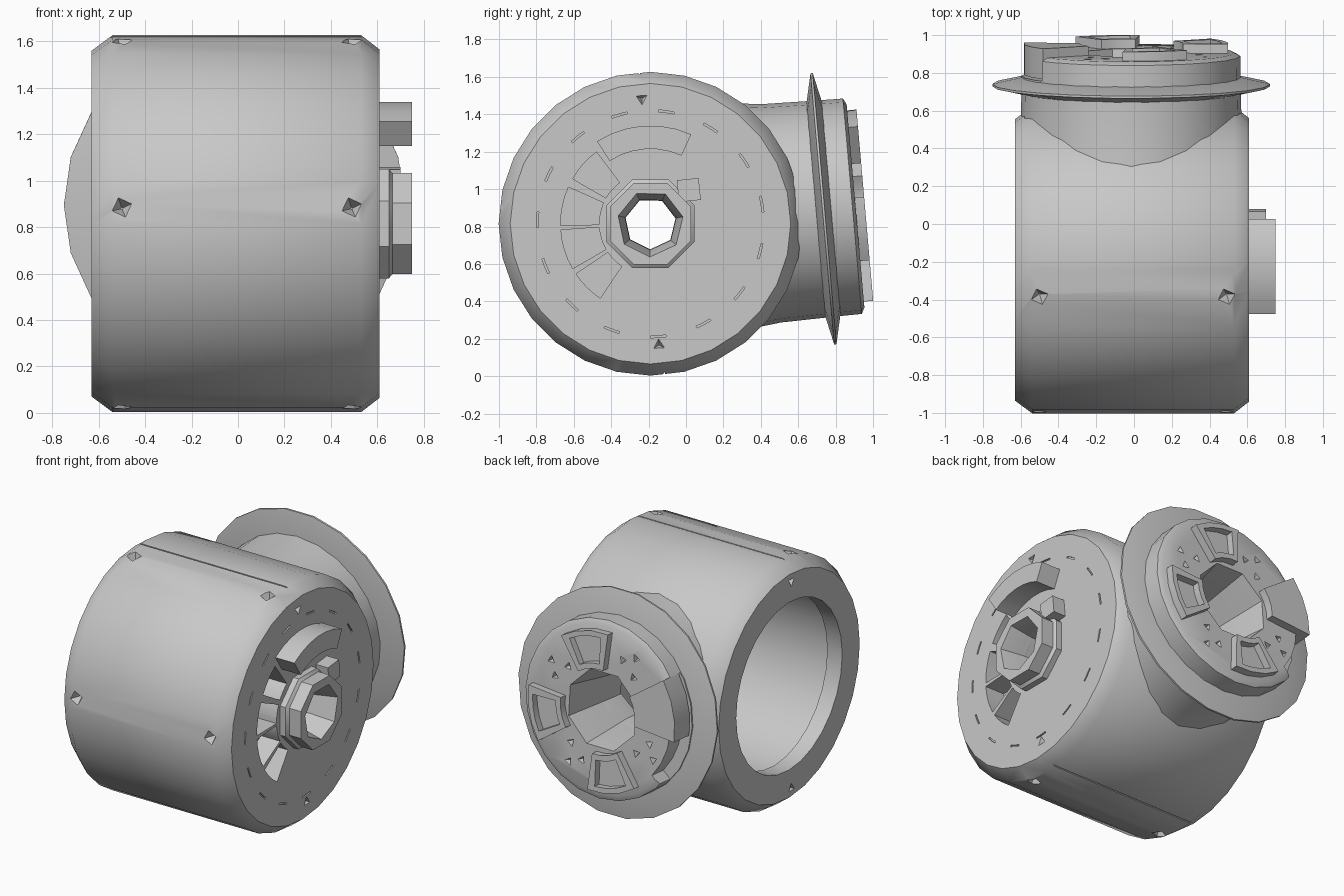
import bpy, bmesh
from math import sin, cos, radians, pi
from mathutils import Matrix, Vector

cube = bpy.data.objects.get("Cube")
if cube:
    bpy.data.objects.remove(cube)

grey = bpy.data.materials.new("plain grey")
grey.use_nodes = True
colour = (0.58, 0.58, 0.58, 1)
grey.diffuse_color = colour
grey.node_tree.nodes["Principled BSDF"].inputs["Base Color"].default_value = colour


def frame(x_dir, y_dir, z_dir, origin):
    m = Matrix((x_dir, y_dir, z_dir)).transposed().to_4x4()
    m.translation = origin
    return m


# Local z runs along each axis of rotation
BODY = frame((0, 1, 0), (0, 0, 1), (1, 0, 0), (0, -0.19, 0.815))
TILT = radians(5)
NECK = frame((-1, 0, 0), (0, -sin(TILT), cos(TILT)), (0, cos(TILT), sin(TILT)),
             (-0.015, 0.735, 0.895))


def loft(rings, m):
    """Rings of matching points, placed in the world, for one closed solid."""
    return [[m @ Vector(p) for p in ring] for ring in rings]


def lathe(profile, sides, m, turn=0):
    turn = radians(turn)
    return loft([[(r * cos(turn + 2 * pi * i / sides), r * sin(turn + 2 * pi * i / sides), z)
                  for i in range(sides)] for r, z in profile], m)


def sector(r0, r1, a0, a1, z0, z1, m, steps=4):
    angles = [radians(a0 + (a1 - a0) * i / steps) for i in range(steps + 1)]
    outline = [(r1, a) for a in angles] + [(r0, a) for a in reversed(angles)]
    return loft([[(r * cos(a), r * sin(a), z) for r, a in outline] for z in (z0, z1)], m)


def make(name, solids):
    bm = bmesh.new()
    for rings in solids:
        vs = [[bm.verts.new(p) for p in ring] for ring in rings]
        n = len(vs[0])
        for lo, hi in zip(vs, vs[1:]):
            for i in range(n):
                j = (i + 1) % n
                bm.faces.new((lo[i], lo[j], hi[j], hi[i]))
        bm.faces.new(vs[0][::-1])
        bm.faces.new(vs[-1])
    bmesh.ops.recalc_face_normals(bm, faces=bm.faces)
    mesh = bpy.data.meshes.new(name)
    bm.to_mesh(mesh)
    bm.free()
    mesh.materials.append(grey)
    ob = bpy.data.objects.new(name, mesh)
    bpy.context.collection.objects.link(ob)
    return ob


def select(ob):
    bpy.ops.object.select_all(action='DESELECT')
    ob.select_set(True)
    bpy.context.view_layer.objects.active = ob


def cut(ob, solids):
    cutter = make("cutter", solids)
    cutter.hide_render = True
    mod = ob.modifiers.new("cut", 'BOOLEAN')
    mod.operation = 'DIFFERENCE'
    mod.solver = 'EXACT'
    mod.object = cutter
    select(ob)
    bpy.ops.object.modifier_apply(modifier=mod.name)
    bpy.data.objects.remove(cutter)


def side_pit(r, angle, z, m, size):
    """Small four-sided pit pointing towards the axis."""
    place = (m @ Matrix.Translation((0, 0, z)) @ Matrix.Rotation(radians(angle), 4, 'Z')
             @ Matrix.Translation((r, 0, 0)) @ Matrix.Rotation(pi / 2, 4, 'Y'))
    return lathe([(size * 0.1, -size), (size, 0.02)], 4, place, 20)


def face_pit(r, angle, z, m, size, inward=-1):
    """Small three-sided pit sunk along the axis."""
    place = m @ Matrix.Rotation(radians(angle), 4, 'Z') @ Matrix.Translation((r, 0, z))
    return lathe([(size * 0.15, inward * size), (size, -inward * 0.01)], 3, place, 60)


# Drum shell: chamfered, with a lipped opening at one end and a thick plate at the other
drum = make("drum", [lathe([(0.745, -0.63), (0.812, -0.54), (0.812, 0.53), (0.75, 0.61)],
                           28, BODY)])
bore = [lathe([(0.56, -0.8), (0.56, -0.52), (0.635, -0.515), (0.635, 0.42)], 28, BODY)]
hub_hole = [lathe([(0.135, 0.3), (0.14, 0.6), (0.19, 0.8)], 7, BODY, 12)]
neck_hole = [lathe([(0.2, -0.5), (0.2, -0.22), (0.262, 0.172), (0.27, 0.3)], 8, NECK, 22.5)]
for hole in (bore, hub_hole, neck_hole):
    cut(drum, hole)

# Pockets between thin spokes, and a ring of fine slits in the plate
pockets = [(127, 150), (156, 181), (184, 210), (214, 236)]
cut(drum, [sector(0.275, 0.48, a, b, 0.47, 0.7, BODY) for a, b in pockets])
cut(drum, [sector(0.6, 0.61, a - 4, a + 4, 0.6, 0.65, BODY) for a in range(10, 370, 24)])

# Pits and seams in the shell, pits in both end faces
cut(drum, [side_pit(0.81, a, x, BODY, 0.06) for a in (104, 175, 258) for x in (-0.5, 0.49)])
cut(drum, [sector(0.8, 0.85, a, a + 0.6, -0.56, 0.55, BODY, 1) for a in (94, 275)])
cut(drum, [face_pit(r, a, 0.61, BODY, 0.04) for r, a in ((0.67, 94), (0.65, 274))])
cut(drum, [face_pit(0.69, a, -0.63, BODY, 0.04, 1) for a in (92, 268)])

# Stepped octagonal hub with its key, and the raised arc above it
hub = make("hub", [lathe([(0.255, 0.58), (0.255, 0.65), (0.235, 0.665), (0.235, 0.75)],
                         8, BODY, 22.5)])
cut(hub, hub_hole)
key = make("hub_key", [lathe([(0.083, 0.58), (0.083, 0.70)], 4,
                             BODY @ Matrix.Translation((0.205, 0.18, 0)), 51)])
arc = make("raised_arc", [sector(0.4, 0.525, 65.5, 123, 0.58, 0.75, BODY, 6)])

# Neck with a flared root, a bevelled cap and a relief cut in its rim
neck = make("neck", [lathe([(0.61, -0.5), (0.6, -0.4), (0.586, -0.28), (0.58, 0.0),
                            (0.578, 0.155), (0.545, 0.172)], 24, NECK)])
cut(neck, bore)
cut(neck, neck_hole)
cut(neck, [sector(0.505, 0.7, -40, 35, 0.05, 0.3, NECK, 6)])
cut(neck, [face_pit(r, a + d, 0.172, NECK, 0.035)
           for a in (60, 150, 240, 330) for r, d in ((0.34, -9), (0.38, 10), (0.45, 0))])

# Thin knife-edged flange
flange = make("flange", [lathe([(0.56, -0.045), (0.735, -0.006), (0.735, 0.006),
                                (0.56, 0.045)], 22, NECK)])
cut(flange, [lathe([(0.5, -0.2), (0.5, 0.2)], 24, NECK)])

# Four raised coupling pads: one long and solid, three with a sunken middle
pads = []
for i, angle in enumerate((15, 105, 195, 285)):
    outer, base = (0.515, 0.14) if i else (0.57, 0.06)
    pad = make(f"coupling_pad_{i + 1}",
               [sector(0.275, outer, angle - 20, angle + 20, base, 0.222, NECK, 3)])
    if i:
        cut(pad, [sector(0.31, 0.48, angle - 14, angle + 14, 0.175, 0.3, NECK, 3)])
    pads.append(pad)

for ob in [hub, key, arc, neck, flange] + pads:
    select(ob)
    bpy.ops.object.shade_smooth_by_angle(angle=radians(28))
# The drum's chamfers blend into its side
select(drum)
bpy.ops.object.shade_smooth_by_angle(angle=radians(43))
